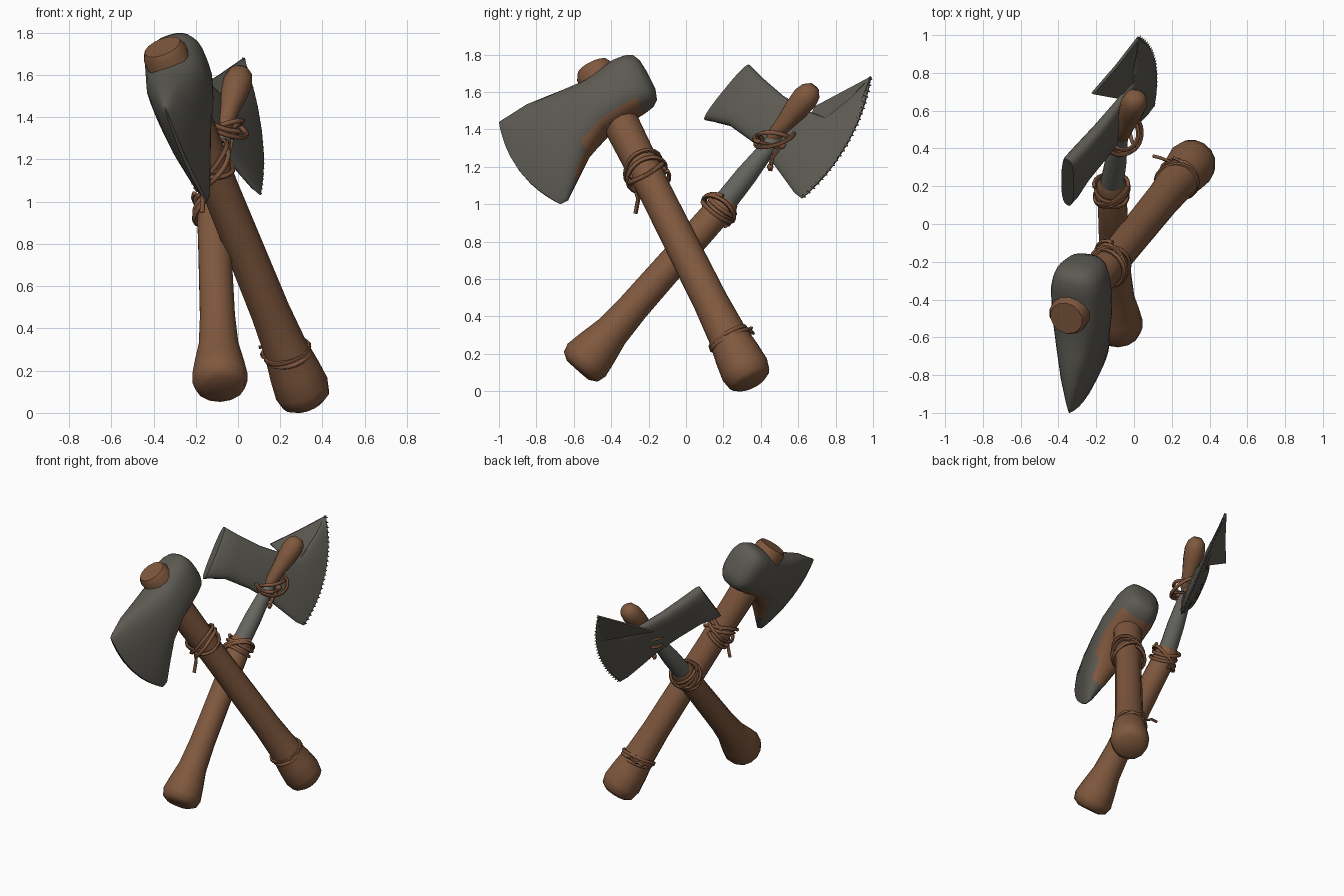
import bpy, bmesh, math
from mathutils import Vector as V

if "Cube" in bpy.data.objects:
    bpy.data.objects.remove(bpy.data.objects["Cube"])


def material(name, rgb):
    m = bpy.data.materials.new(name)
    m.use_nodes = True
    m.diffuse_color = (*rgb, 1)
    m.node_tree.nodes["Principled BSDF"].inputs["Base Color"].default_value = (*rgb, 1)
    return m


WOOD = material("brown wood", (0.215, 0.098, 0.048))
STONE = material("dark stone", (0.108, 0.102, 0.085))
SHAFT = material("pale stone", (0.135, 0.138, 0.12))
ROPE = material("leather cord", (0.21, 0.092, 0.046))


def finish(name, bm, mats, angle=60):
    bmesh.ops.recalc_face_normals(bm, faces=bm.faces)
    mesh = bpy.data.meshes.new(name)
    bm.to_mesh(mesh)
    bm.free()
    obj = bpy.data.objects.new(name, mesh)
    bpy.context.collection.objects.link(obj)
    for m in mats:
        mesh.materials.append(m)
    bpy.ops.object.select_all(action="DESELECT")
    obj.select_set(True)
    bpy.context.view_layer.objects.active = obj
    bpy.ops.object.shade_smooth_by_angle(angle=math.radians(angle))
    return obj


def loft(rings):
    """Skin closed rings of points and cap both ends."""
    bm = bmesh.new()
    loops = [[bm.verts.new(p) for p in ring] for ring in rings]
    n = len(loops[0])
    for a, b in zip(loops, loops[1:]):
        for i in range(n):
            j = (i + 1) % n
            bm.faces.new((a[i], a[j], b[j], b[i]))
    bm.faces.new(loops[0])
    bm.faces.new(loops[-1])
    return bm


def basis(axis):
    u = axis.cross(V((1, 0, 0))).normalized()
    return u, axis.cross(u).normalized()


def turned(name, start, end, profile, mat, sides=14):
    """Round bar; profile holds (fraction of length, radius)."""
    start, end = V(start), V(end)
    u, v = basis((end - start).normalized())
    turn = [math.tau * i / sides for i in range(sides)]
    rings = [[start.lerp(end, t) + r * (math.cos(a) * u + math.sin(a) * v) for a in turn]
             for t, r in profile]
    return finish(name, loft(rings), [mat])


class Plane:
    """Tilted blade plane, addressed by its y and z."""

    def __init__(self, origin, normal):
        self.o, self.n = V(origin), V(normal).normalized()

    def at(self, y, z):
        d = self.n.y * (y - self.o.y) + self.n.z * (z - self.o.z)
        return V((self.o.x - d / self.n.x, y, z))


def head_bmesh(plane, stations, sides=28, power=0.75):
    """Stations: lower y, z, upper y, z, half thickness, forward bulge."""
    rings = []
    for ly, lz, hy, hz, half, bulge in stations:
        lo, hi = plane.at(ly, lz), plane.at(hy, hz)
        mid, up = (lo + hi) / 2, (hi - lo) / 2
        forward = plane.n.cross(up).normalized()
        ring = []
        for i in range(sides):
            a = math.tau * i / sides
            c, s = math.cos(a), math.sin(a)
            c = math.copysign(abs(c) ** power, c)
            s = math.copysign(abs(s) ** power, s)
            ring.append(mid + up * c + plane.n * half * s + forward * bulge * (1 - c * c))
        rings.append(ring)
    return loft(rings)


def cord(name, points, radius=0.012):
    cu = bpy.data.curves.new(name, "CURVE")
    cu.dimensions = "3D"
    cu.bevel_depth, cu.bevel_resolution, cu.use_fill_caps = radius, 1, True
    sp = cu.splines.new("POLY")
    sp.points.add(len(points) - 1)
    for p, q in zip(sp.points, points):
        p.co = (*q, 1)
    temp = bpy.data.objects.new(name + "_path", cu)
    bpy.context.collection.objects.link(temp)
    mesh = bpy.data.meshes.new_from_object(temp.evaluated_get(bpy.context.evaluated_depsgraph_get()))
    bpy.data.objects.remove(temp)
    bm = bmesh.new()
    bm.from_mesh(mesh)
    bpy.data.meshes.remove(mesh)
    return finish(name, bm, [ROPE])


def coil(name, center, axis, radius, turns, span, tilt, tail=()):
    axis = V(axis).normalized()
    u, v = basis(axis)
    n = int(turns * 20)
    pts = []
    for i in range(n + 1):
        a = math.tau * turns * i / n
        h = span * (i / n - 0.5) + tilt * math.sin(a)
        r = radius + 0.006 * math.sin(2.3 * a)
        pts.append(V(center) + axis * h + r * (math.cos(a) * u + math.sin(a) * v))
    return cord(name, pts + [V(p) for p in tail])


# Heavy axe: handle with flared butt, its top end poking out of the head
foot, top = V((0.322, 0.34, 0.065)), V((-0.355, -0.495, 1.725))
axis = (top - foot).normalized()
turned("heavy_axe_handle", foot, top,
       [(-0.012, 0.085), (0, 0.118), (0.03, 0.132), (0.08, 0.123), (0.15, 0.104),
        (0.25, 0.094), (0.6, 0.088), (0.9, 0.1), (0.99, 0.107), (1.005, 0.09)], WOOD)

# Heavy axe: stone head, wooden on the underside around the socket
heavy = Plane((-0.285, -0.415, 1.58), (0.939, -0.167, 0.299))
bm = head_bmesh(heavy, [
    (-0.165, 1.62, -0.21, 1.71, 0.04, 0), (-0.16, 1.565, -0.245, 1.765, 0.09, 0),
    (-0.18, 1.53, -0.28, 1.79, 0.12, 0), (-0.23, 1.495, -0.32, 1.785, 0.138, 0),
    (-0.29, 1.46, -0.38, 1.76, 0.15, 0), (-0.42, 1.38, -0.53, 1.65, 0.15, 0),
    (-0.52, 1.26, -0.70, 1.585, 0.12, 0), (-0.58, 1.13, -0.85, 1.53, 0.085, 0.015),
    (-0.63, 1.02, -0.97, 1.46, 0.04, 0.035), (-0.67, 1.0, -1.0, 1.44, 0.008, 0.07)])
bmesh.ops.recalc_face_normals(bm, faces=bm.faces)
for f in bm.faces:
    y = f.calc_center_median().y
    f.material_index = int(f.normal.dot(axis) < -0.55 and -0.57 < y < -0.24)
finish("heavy_axe_head", bm, [STONE, WOOD])

# Light axe: handle, stone shaft and wooden tip
turned("light_axe_handle", (-0.085, -0.555, 0.14), (-0.12, 0.23, 1.03),
       [(-0.03, 0.08), (-0.01, 0.12), (0.03, 0.134), (0.1, 0.12), (0.2, 0.096),
        (0.35, 0.085), (0.7, 0.08), (0.97, 0.078), (1, 0.06)], WOOD)
turned("light_axe_shaft", (-0.12, 0.2, 1.0), (-0.065, 0.5, 1.38),
       [(0, 0.062), (0.4, 0.058), (0.8, 0.044), (1, 0.035)], SHAFT)
turned("light_axe_tip", (-0.07, 0.45, 1.34), (0.015, 0.68, 1.62),
       [(0, 0.025), (0.1, 0.04), (0.35, 0.048), (0.6, 0.064), (0.82, 0.07),
        (0.95, 0.058), (1.03, 0.03)], WOOD)

# Light axe: thin double-flared head
light = Plane((-0.128, 0.52, 1.45), (0.82, -0.44, 0.35))
edge = (0.62, 1.03, 0.99, 1.685)
finish("light_axe_head", head_bmesh(light, [
    (0.10, 1.45, 0.34, 1.745, 0.04, 0), (0.135, 1.445, 0.355, 1.73, 0.055, 0),
    (0.235, 1.42, 0.41, 1.675, 0.055, 0), (0.36, 1.33, 0.52, 1.58, 0.05, 0),
    (0.45, 1.24, 0.65, 1.50, 0.04, 0), (0.53, 1.13, 0.75, 1.46, 0.03, -0.02),
    (0.58, 1.06, 0.88, 1.57, 0.02, -0.045), (*edge, 0.006, -0.08)]), [STONE], 40)

# Light axe: barb swept back from the upper wing and joined to the blade
outline = [light.at(0.99, 1.68), V((-0.09, 0.84, 1.6)), V((-0.22, 0.69, 1.52)),
           light.at(0.66, 1.45), light.at(0.9, 1.45)]
bm = loft([[p + light.n * d for p in outline] for d in (0.008, -0.008)])
finish("light_axe_barb", bm, [STONE], 40)

# Light axe: serrated teeth along the cutting edge
bm = bmesh.new()
lo, hi = light.at(*edge[:2]), light.at(*edge[2:])
up = (hi - lo).normalized()
forward = up.cross(light.n).normalized()
count = 24
for i in range(count):
    c = 2 * (i + 0.5) / count - 1
    base = (lo + hi) / 2 + (hi - lo) / 2 * c + forward * (0.08 * (1 - c * c) - 0.012)
    ring = [bm.verts.new(base + d) for d in
            (up * 0.014, light.n * 0.009, up * -0.014, light.n * -0.009)]
    point = bm.verts.new(base + forward * 0.026)
    bm.faces.new(ring)
    for a in range(4):
        bm.faces.new((ring[a], ring[(a + 1) % 4], point))
finish("light_axe_teeth", bm, [STONE], 20)

# Cord bindings with loose ends
neck = foot.lerp(top, 0.665)
coil("heavy_neck_cord", neck, axis, 0.1, 1.6, 0.05, 0.045)
coil("heavy_neck_cross_cord", neck, axis, 0.108, 2.1, 0.09, -0.05,
     [(-0.15, -0.28, 1.1), (-0.165, -0.255, 1.03), (-0.17, -0.27, 0.95)])
coil("heavy_butt_cord", foot.lerp(top, 0.13), axis, 0.106, 2.3, 0.05, 0.015)
cord("heavy_butt_loose_end", [V(p) for p in
     ((0.25, 0.33, 0.33), (0.21, 0.35, 0.34), (0.19, 0.33, 0.3), (0.14, 0.35, 0.32), (0.1, 0.36, 0.31))], 0.009)
slope = V((-0.03, 0.79, 0.89))
wrap = V((-0.117, 0.175, 0.975))
coil("light_neck_cord", wrap, slope, 0.087, 2.3, 0.09, 0.02)
coil("light_neck_cross_cord", wrap, slope, 0.093, 1.7, 0.03, -0.05)
lash = V((-0.055, 0.475, 1.355))
coil("light_head_cord", lash, (0.1, -0.25, 0.9), 0.105, 1.6, 0.04, 0.025,
     [(-0.03, 0.5, 1.3), (-0.04, 0.46, 1.25), (-0.06, 0.45, 1.18)])
coil("light_head_cross_cord", lash, (0.1, 0.2, 0.9), 0.08, 1.2, 0.04, -0.03)
for i, p in enumerate(((-0.03, 0.515, 1.315), (-0.055, 0.45, 1.2))):
    bm = bmesh.new()
    bmesh.ops.create_icosphere(bm, subdivisions=2, radius=0.022 - 0.004 * i)
    bmesh.ops.translate(bm, verts=bm.verts, vec=p)
    finish("cord_bead_%d" % (i + 1), bm, [ROPE])
